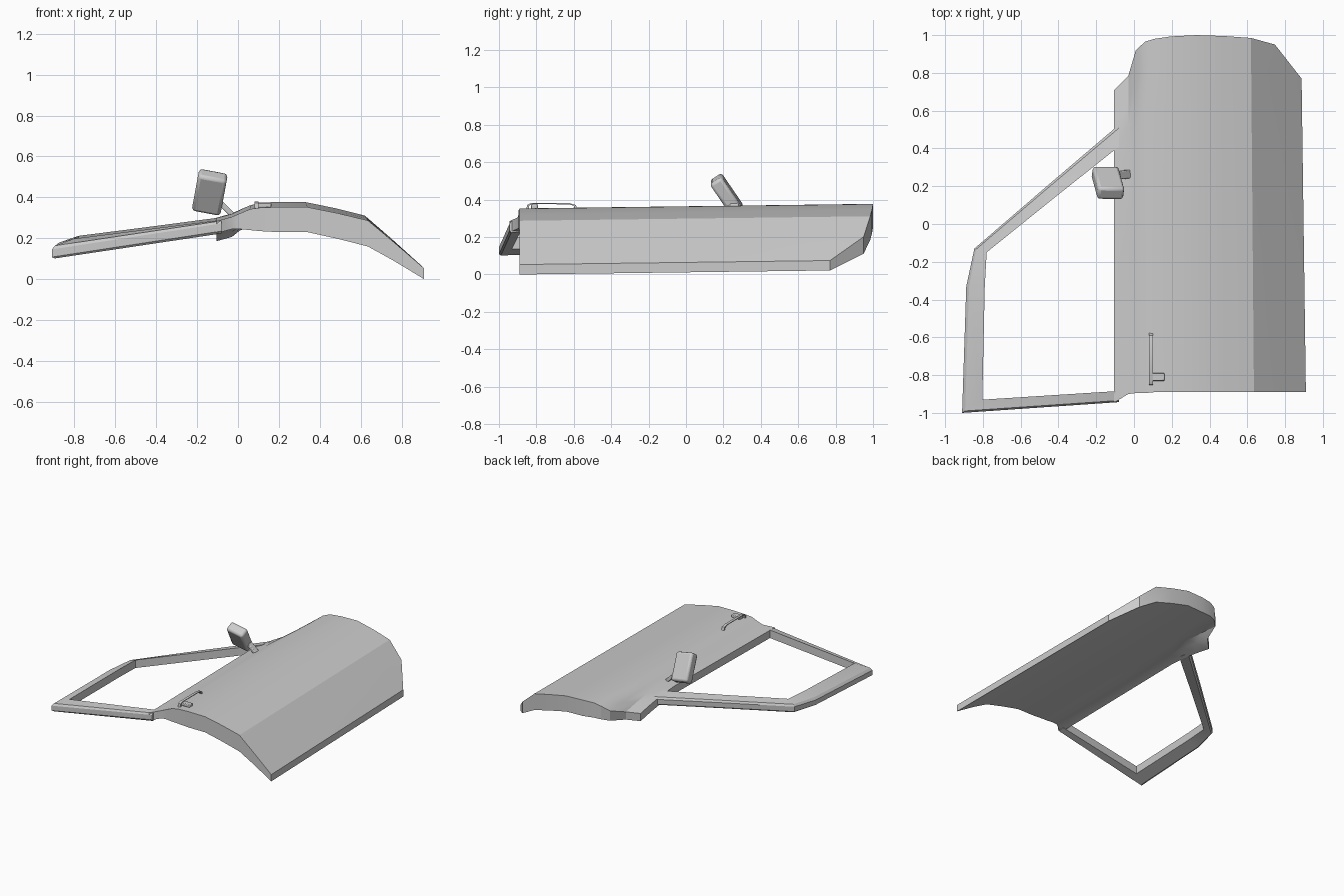
import bpy, bmesh, math
from mathutils import Vector, Matrix

cube = bpy.data.objects.get("Cube")
if cube:
    bpy.data.objects.remove(cube, do_unlink=True)

paint = bpy.data.materials.new("grey_paint")
paint.use_nodes = True
paint.diffuse_color = (0.6, 0.6, 0.6, 1)
paint.node_tree.nodes["Principled BSDF"].inputs["Base Color"].default_value = (0.6, 0.6, 0.6, 1)


def finish(name, bm, angle=24, bevel=0):
    bmesh.ops.recalc_face_normals(bm, faces=bm.faces)
    me = bpy.data.meshes.new(name)
    bm.to_mesh(me)
    bm.free()
    me.materials.append(paint)
    ob = bpy.data.objects.new(name, me)
    bpy.context.collection.objects.link(ob)
    if bevel:
        mod = ob.modifiers.new("soft_edges", "BEVEL")
        mod.width, mod.segments = bevel, 2
    bpy.ops.object.select_all(action="DESELECT")
    ob.select_set(True)
    bpy.context.view_layer.objects.active = ob
    bpy.ops.object.shade_smooth_by_angle(angle=math.radians(angle))
    return ob


def loft(name, sections, angle=24, bevel=0):
    """Closed skin through rings of points, capped at both ends."""
    bm = bmesh.new()
    rings = [[bm.verts.new(p) for p in s] for s in sections]
    for a, b in zip(rings, rings[1:]):
        for i in range(len(a)):
            j = (i + 1) % len(a)
            bm.faces.new((a[i], a[j], b[j], b[i]))
    # caps as quad strips between the upper and lower halves
    for r in (rings[0], rings[-1]):
        n = len(r)
        for i in range(n // 2 - 1):
            bm.faces.new((r[i], r[i + 1], r[n - 2 - i], r[n - 1 - i]))
    return finish(name, bm, angle, bevel)


def box(name, centre, along, across, size, bevel):
    """Tilted box: long axis 'along', width axis near 'across'."""
    w = Vector(along).normalized()
    u = Vector(across)
    u = (u - w * u.dot(w)).normalized()
    v = w.cross(u)
    rot = Matrix((u, v, w)).transposed().to_4x4()
    bm = bmesh.new()
    bmesh.ops.create_cube(bm, size=1, matrix=Matrix.Translation(centre) @ rot @ Matrix.Diagonal((*size, 1)))
    return finish(name, bm, 40, bevel)


# Door panel: x, top z, bottom z, front y, rear y, drop at the rear corner
columns = [
    (-0.105, 0.285, 0.225, -0.945, 0.71, 0.06),
    (-0.03, 0.305, 0.245, -0.9, 0.785, 0.06),
    (0.01, 0.322, 0.245, -0.895, 0.92, 0.03),
    (0.06, 0.343, 0.24, -0.895, 0.965, 0.01),
    (0.11, 0.35, 0.235, -0.89, 0.98, 0),
    (0.2, 0.353, 0.23, -0.89, 0.993, 0),
    (0.34, 0.352, 0.23, -0.89, 1.0, 0),
    (0.49, 0.322, 0.197, -0.89, 0.995, 0),
    (0.635, 0.287, 0.16, -0.89, 0.985, 0),
    (0.765, 0.178, 0.088, -0.89, 0.95, 0),
    (0.91, 0.053, 0.0, -0.89, 0.77, 0),
]


def panel_point(col, t, top):
    x, zt, zb, y0, y1, drop = col
    y = y0 + (y1 - y0) * t
    z = (zt if top else zb) + 0.013 * (y + 0.9)
    z -= drop * max(0, (t - 0.75) / 0.25) ** 1.5
    return (x - 0.025 * t * max(0, x), y, z)


loft("door_panel", [[panel_point(c, t, True) for c in columns] +
                    [panel_point(c, t, False) for c in reversed(columns)]
                    for t in (0, 0.4, 0.75, 0.84, 0.92, 1)])

# Window frame: outer and inner top corners followed round the opening
frame_path = [
    ((-0.08, 0.525, 0.292), (-0.08, 0.41, 0.303)),
    ((-0.45, 0.21, 0.243), (-0.42, 0.14, 0.258)),
    ((-0.845, -0.13, 0.187), (-0.78, -0.15, 0.212)),
    ((-0.888, -0.33, 0.175), (-0.79, -0.33, 0.208)),
    ((-0.91, -1.0, 0.158), (-0.803, -0.93, 0.198)),
    ((-0.08, -0.943, 0.285), (-0.08, -0.884, 0.29)),
]


def frame_ring(outer, inner):
    o, i = Vector(outer), Vector(inner)
    edge = o.lerp(i, 0.15)
    down = Vector((0, 0, -0.062))
    return [o + Vector((0, 0, -0.012)), edge, i, i + down, edge + down, o + down * 0.8]


loft("window_frame", [frame_ring(*p) for p in frame_path])

# Mirror housing and its stem
box("mirror_housing", (-0.138, 0.218, 0.425), (0.035, -0.13, 0.19), (1, 0, -0.2), (0.142, 0.075, 0.215), 0.016)
box("mirror_stem", (-0.048, 0.262, 0.335), (-0.09, -0.01, 0.09), (0, 1, 0), (0.045, 0.025, 0.12), 0.005)

# Pull handle: flat bar bent down at both ends, with a side tab
handle_path = [(-0.855, 0.335), (-0.85, 0.372), (-0.83, 0.381), (-0.62, 0.381), (-0.59, 0.372), (-0.575, 0.345)]
rings = []
for y, z in handle_path:
    inward = Vector((0, -0.715 - y, 0.33 - z)).normalized() * 0.012
    a, b = Vector((0.08, y, z)), Vector((0.1, y, z))
    rings.append([a, b, b + inward, a + inward])
loft("door_handle", rings, 35)
box("handle_tab", (0.125, -0.81, 0.362), (1, 0, 0), (0, 1, 0), (0.04, 0.024, 0.075), 0.005)
